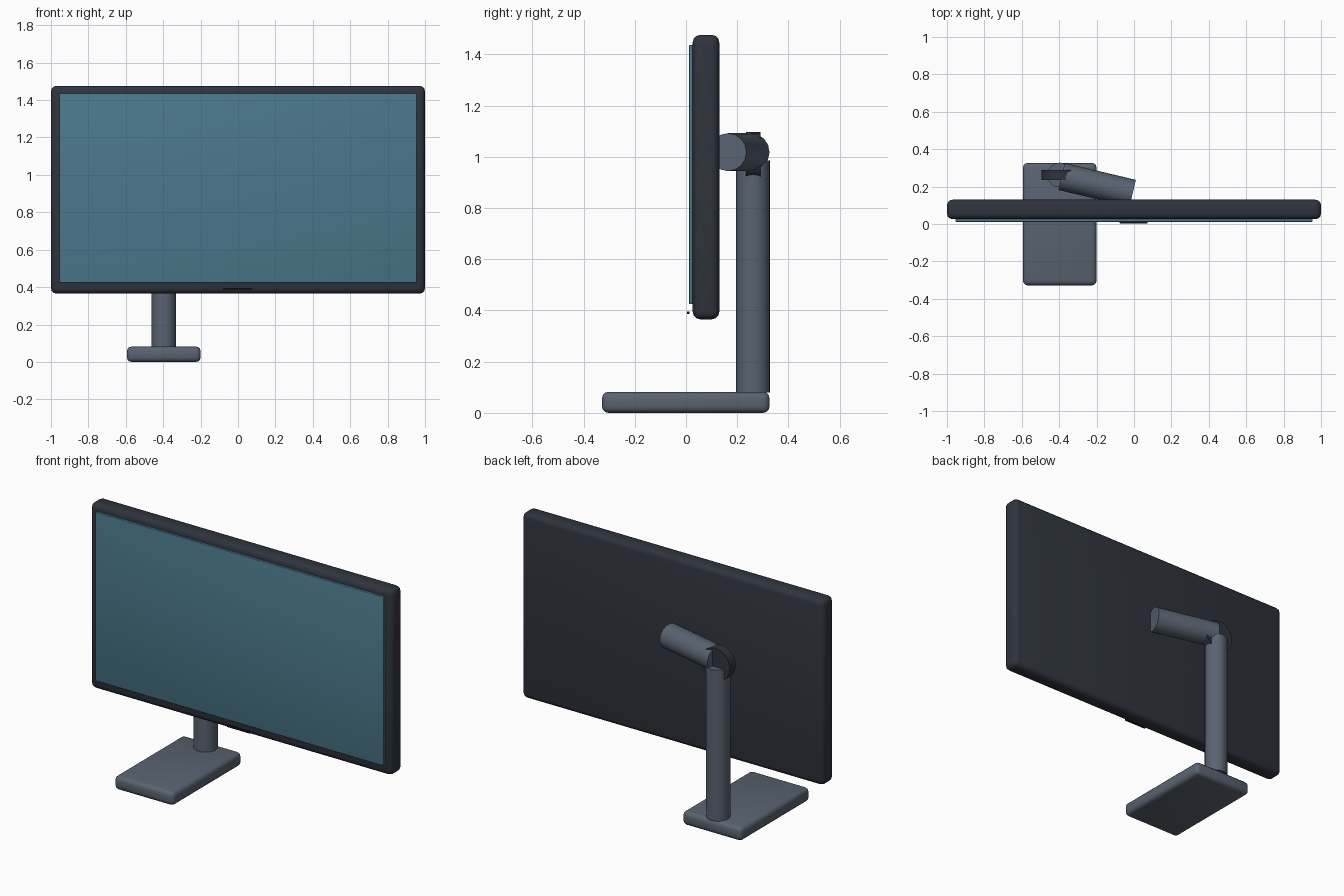
import bpy, math
from mathutils import Vector

if "Cube" in bpy.data.objects:
    bpy.data.objects.remove(bpy.data.objects["Cube"])


def material(name, rgb):
    m = bpy.data.materials.new(name)
    m.diffuse_color = (*rgb, 1)
    m.use_nodes = True
    m.node_tree.nodes["Principled BSDF"].inputs["Base Color"].default_value = m.diffuse_color
    return m


DARK = material("dark_shell", (0.028, 0.034, 0.047))
SLATE = material("slate_metal", (0.10, 0.125, 0.165))
GLASS = material("screen_glass", (0.07, 0.19, 0.26))
BLACK = material("black_trim", (0.008, 0.009, 0.011))


def finish(obj, name, mat):
    obj.name = name
    obj.data.materials.append(mat)
    bpy.ops.object.shade_smooth_by_angle(angle=math.radians(35))
    return obj


def box(name, lo, hi, mat, bevel=0.0):
    """Box between two corners, with optional rounded edges."""
    lo, hi = Vector(lo), Vector(hi)
    bpy.ops.mesh.primitive_cube_add(size=1, location=(lo + hi) / 2)
    obj = bpy.context.object
    obj.scale = hi - lo
    bpy.ops.object.transform_apply(location=False, rotation=False, scale=True)
    if bevel:
        mod = obj.modifiers.new("round", "BEVEL")
        mod.width, mod.segments = bevel, 3
        bpy.ops.object.modifier_apply(modifier=mod.name)
    return finish(obj, name, mat)


def rod(name, start, end, radius, mat, sides):
    """Cylinder running between two points."""
    a, b = Vector(start), Vector(end)
    bpy.ops.mesh.primitive_cylinder_add(vertices=sides, radius=radius,
                                        depth=(b - a).length, location=(a + b) / 2)
    obj = bpy.context.object
    obj.rotation_euler = (b - a).to_track_quat('Z', 'Y').to_euler()
    return finish(obj, name, mat)


# Display
box("display_shell", (-1, 0.026, 0.365), (1, 0.13, 1.476), DARK, 0.03)
box("screen", (-0.955, 0.012, 0.425), (0.955, 0.028, 1.436), GLASS, 0.003)
box("chin_strip", (-0.077, 0.004, 0.386), (0.073, 0.014, 0.396), BLACK, 0.002)

# Stand
box("base_plate", (-0.594, -0.328, 0), (-0.2, 0.326, 0.082), SLATE, 0.025)
rod("upright_post", (-0.397, 0.262, 0.08), (-0.397, 0.262, 0.985), 0.066, SLATE, 24)

# Hinge and arm reaching the back of the display
rod("hinge_disc", (-0.397, 0.234, 1.0), (-0.397, 0.29, 1.0), 0.097, DARK, 20)
rod("display_arm", (-0.387, 0.254, 1.018), (-0.007, 0.164, 1.018), 0.074, SLATE, 16)
